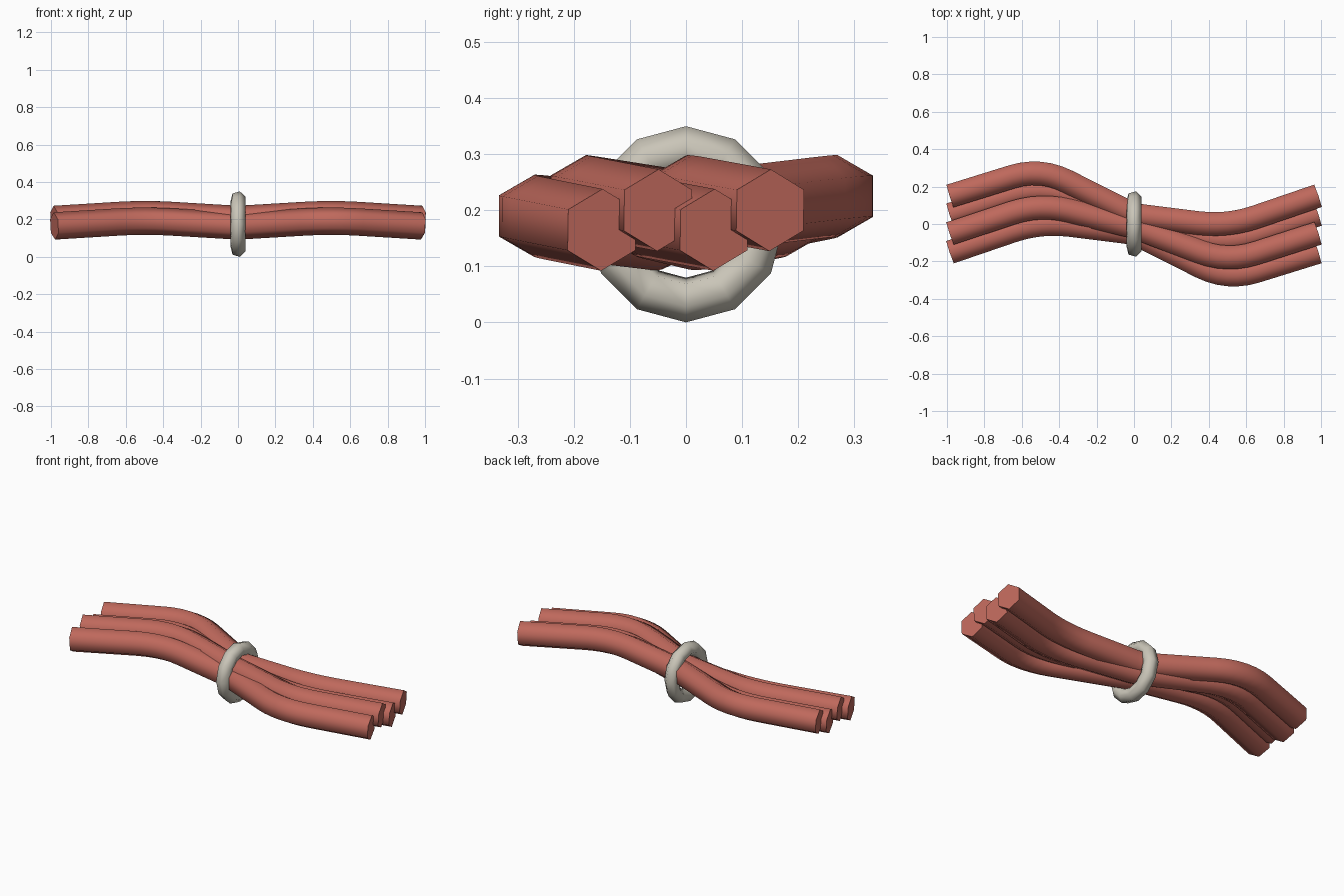
import bpy, bmesh
from math import sin, cos, radians, pi
from mathutils import Vector

cube = bpy.data.objects.get("Cube")
if cube:
    bpy.data.objects.remove(cube, do_unlink=True)


def make_material(name, rgb):
    mat = bpy.data.materials.new(name)
    mat.use_nodes = True
    mat.diffuse_color = (*rgb, 1)
    mat.node_tree.nodes["Principled BSDF"].inputs["Base Color"].default_value = (*rgb, 1)
    return mat


def loft(name, sections, mat, closed=False):
    """Skin a list of equal sections; cap the ends unless closed."""
    bm = bmesh.new()
    rows = [[bm.verts.new(p) for p in s] for s in sections]
    count = len(rows[0])
    pairs = list(zip(rows, rows[1:]))
    if closed:
        pairs.append((rows[-1], rows[0]))
    else:
        bm.faces.new(rows[0])
        bm.faces.new(rows[-1])
    for a, b in pairs:
        for i in range(count):
            j = (i + 1) % count
            bm.faces.new((a[i], a[j], b[j], b[i]))
    bmesh.ops.recalc_face_normals(bm, faces=bm.faces)
    mesh = bpy.data.meshes.new(name)
    bm.to_mesh(mesh)
    bm.free()
    mesh.materials.append(mat)
    obj = bpy.data.objects.new(name, mesh)
    bpy.context.collection.objects.link(obj)
    bpy.ops.object.select_all(action='DESELECT')
    obj.select_set(True)
    bpy.context.view_layer.objects.active = obj
    bpy.ops.object.shade_smooth_by_angle(angle=radians(65))
    return obj


def rounded_path(corners, reach, steps=6):
    """Replace each inner corner with a quadratic arc."""
    path = [corners[0]]
    for before, c, after, r in zip(corners, corners[1:], corners[2:], reach):
        a = c + (before - c).normalized() * r
        b = c + (after - c).normalized() * r
        for k in range(steps + 1):
            t = k / steps
            path.append(a * (1 - t) ** 2 + c * 2 * t * (1 - t) + b * t * t)
    return path + [corners[-1]]


def tube(name, path, radius, sides, mat):
    sections = []
    for i, p in enumerate(path):
        tangent = (path[min(i + 1, len(path) - 1)] - path[max(i - 1, 0)]).normalized()
        side = Vector((0, 0, 1)).cross(tangent).normalized()
        up = tangent.cross(side)
        sections.append([p + radius * (up * cos(a) + side * sin(a))
                         for a in (2 * pi * k / sides for k in range(sides))])
    return loft(name, sections, mat)


red = make_material("strand_red", (0.52, 0.14, 0.107))
grey = make_material("ring_grey", (0.59, 0.56, 0.48))

# Four wavy six-sided strands, pinched together at the middle
for n in range(4):
    k = n - 1.5
    z = 0.2 if n % 2 else 0.165
    corners = [Vector(c) for c in (
        (-0.982, 0.1 * k, z),
        (-0.5, 0.157 + 0.095 * k, z + 0.03),
        (0, 0.032 * k, z),
        (0.5, -0.157 + 0.095 * k, z + 0.03),
        (0.982, 0.1 * k, z))]
    tube(f"strand_{n + 1}", rounded_path(corners, (0.16, 0.05, 0.16)), 0.073, 6, red)

# Ring binding the strands
sections = []
for s in range(12):
    theta = 2 * pi * s / 12
    section = []
    for m in range(6):
        phi = radians(14 + 60 * m)
        r = 0.135 + 0.041 * cos(phi)
        section.append((0.041 * sin(phi), r * sin(theta), 0.175 + r * cos(theta)))
    sections.append(section)
loft("binding_ring", sections, grey, closed=True)
